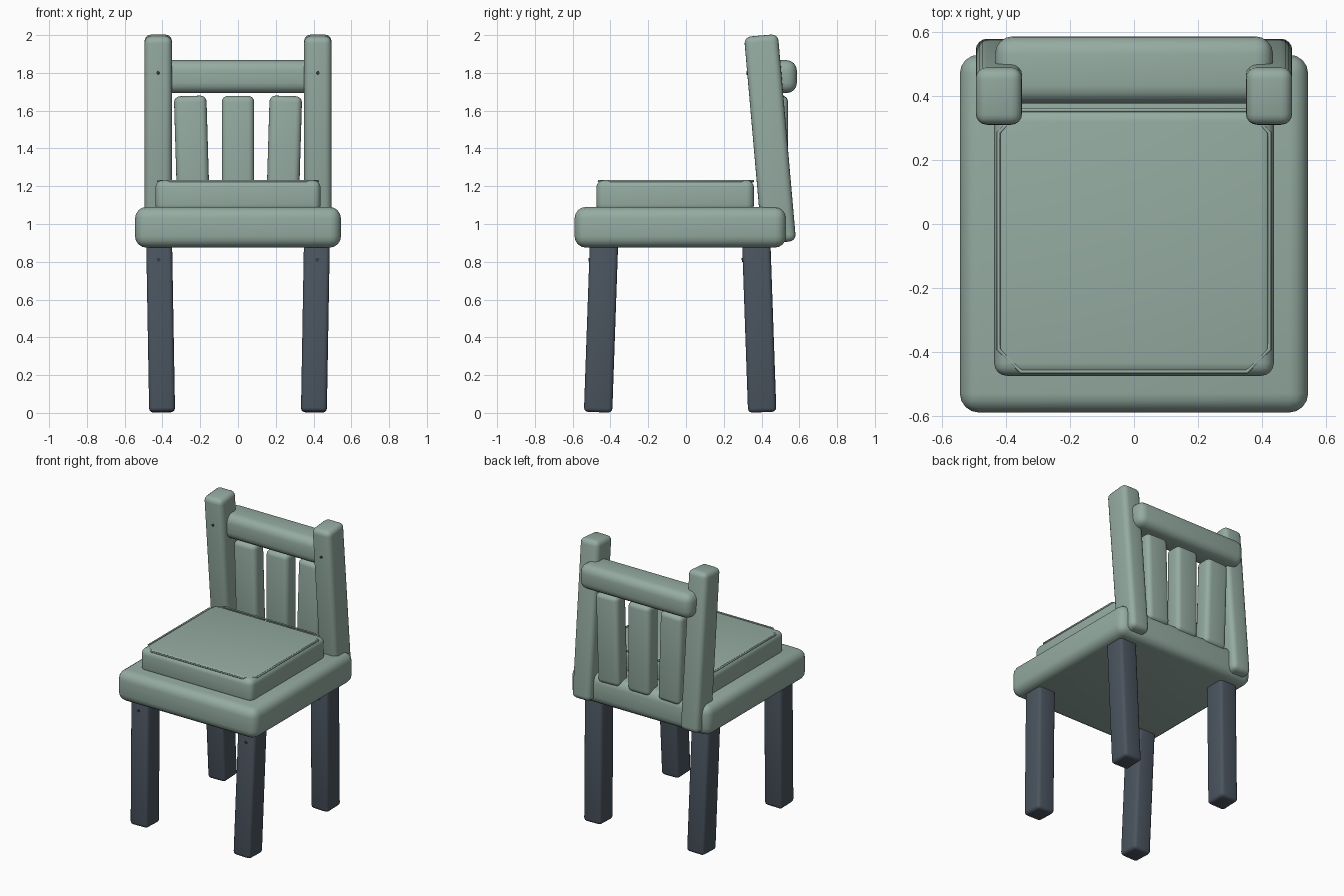
import bpy
import bmesh
from math import radians, sin
from mathutils import Matrix

if "Cube" in bpy.data.objects:
    bpy.data.objects.remove(bpy.data.objects["Cube"])


def material(name, rgb):
    m = bpy.data.materials.new(name)
    m.diffuse_color = (*rgb, 1)
    m.use_nodes = True
    m.node_tree.nodes["Principled BSDF"].inputs["Base Color"].default_value = m.diffuse_color
    return m


SAGE = material("sage", (0.30, 0.41, 0.36))
SLATE = material("slate", (0.07, 0.09, 0.115))
DARK = material("dark_metal", (0.04, 0.045, 0.05))


def finish(ob, mat):
    ob.data.materials.append(mat)
    bpy.context.view_layer.objects.active = ob
    bpy.ops.object.select_all(action='DESELECT')
    ob.select_set(True)
    bpy.ops.object.shade_smooth_by_angle(angle=radians(40))
    return ob


def block(name, size, loc, bevel, mat, rot=(0, 0, 0), segments=4):
    """Rounded box given by size, centre and tilt in degrees."""
    me = bpy.data.meshes.new(name)
    bm = bmesh.new()
    bmesh.ops.create_cube(bm, size=1, matrix=Matrix.Diagonal((*size, 1)))
    bmesh.ops.bevel(bm, geom=bm.edges[:], offset=bevel, segments=segments,
                    profile=0.5, affect='EDGES')
    bm.to_mesh(me)
    bm.free()
    ob = bpy.data.objects.new(name, me)
    bpy.context.collection.objects.link(ob)
    ob.location = loc
    ob.rotation_euler = [radians(a) for a in rot]
    return finish(ob, mat)


def peg(name, loc, mat, tilt=0):
    """Small round peg head facing the front."""
    bpy.ops.mesh.primitive_cylinder_add(vertices=12, radius=0.01, depth=0.02, location=loc,
                                        rotation=(radians(90 + tilt), 0, 0))
    ob = bpy.context.object
    ob.name = name
    return finish(ob, mat)


# Seat and cushion
block("seat", (1.09, 1.12, 0.215), (0, -0.03, 0.9825), 0.06, SAGE)
block("cushion", (0.875, 0.835, 0.17), (0, -0.0575, 1.147), 0.04, SAGE)

# Piping around the cushion top
x, y0, y1, c = 0.424, -0.462, 0.356, 0.07
loop = [(-x + c, y0), (x - c, y0), (x, y0 + c), (x, y1 - c),
        (x - c, y1), (-x + c, y1), (-x, y1 - c), (-x, y0 + c)]
curve = bpy.data.curves.new("cushion_piping", 'CURVE')
curve.dimensions = '3D'
curve.bevel_depth = 0.006
curve.bevel_resolution = 2
spline = curve.splines.new('POLY')
spline.points.add(len(loop) - 1)
for p, (px, py) in zip(spline.points, loop):
    p.co = (px, py, 1.227, 1)
spline.use_cyclic_u = True
curve.materials.append(SAGE)
piping = bpy.data.objects.new("cushion_piping", curve)
bpy.context.collection.objects.link(piping)

# Legs and back posts, mirrored left and right
for side, s in (("left", -1), ("right", 1)):
    for end, y, tilt in (("front", -0.449, -2), ("back", 0.387, 2)):
        block(f"{end}_leg_{side}", (0.137, 0.15, 0.94), (s * 0.41, y, 0.474), 0.022,
              SLATE, (tilt, s * 1, 0), segments=3)
        peg(f"{end}_leg_peg_{side}", (s * 0.42, y - 0.07 - 0.34 * sin(radians(tilt)), 0.81),
            DARK, tilt)
    block(f"back_post_{side}", (0.145, 0.18, 1.1), (s * 0.4225, 0.445, 1.45), 0.035,
          SAGE, (5, 0, 0))
    peg(f"post_peg_{side}", (s * 0.4225, 0.33, 1.8), DARK, 5)

# Top rail and fanned slats
block("top_rail", (0.87, 0.21, 0.175), (0, 0.482, 1.78), 0.055, SAGE)
for i in (-1, 0, 1):
    block(f"back_slat_{i + 2}", (0.172, 0.12, 0.63), (i * 0.244, 0.48, 1.363), 0.032,
          SAGE, (0, i * 1.7, 0))
